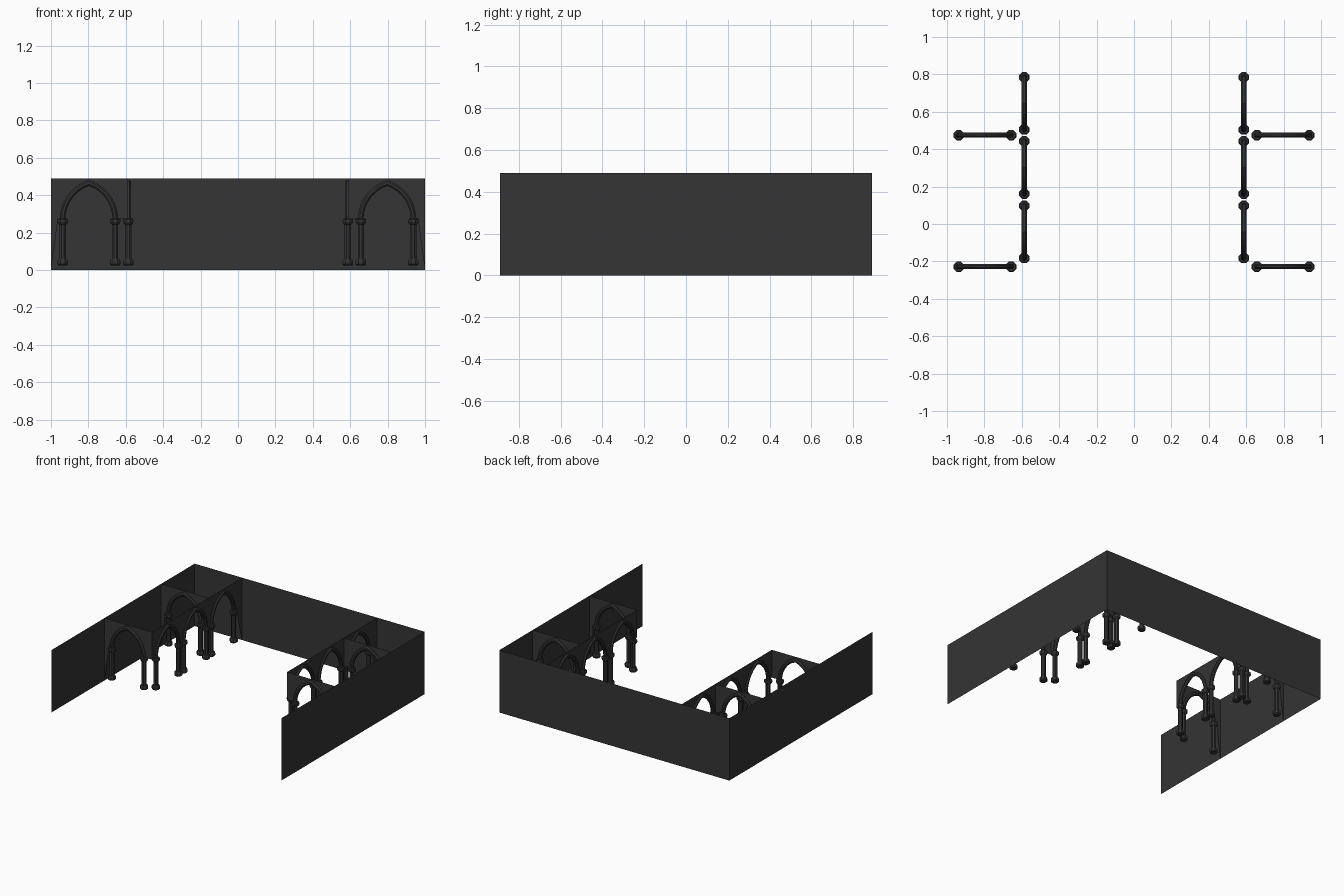
import bpy, bmesh
from math import pi, sin, cos, atan2
from mathutils import Matrix, Vector

if "Cube" in bpy.data.objects:
    bpy.data.objects.remove(bpy.data.objects["Cube"])

H, W, D = 0.49, 1.0, 0.89        # wall height, half width, half depth
SPRING, HALF, RISE = 0.272, 0.14, 0.193   # arch springing, half span, rise
TUBE = 0.015
dark = bpy.data.materials.new("dark_stone")
dark.diffuse_color = (0.035, 0.035, 0.035, 1)
dark.use_nodes = True
dark.node_tree.nodes["Principled BSDF"].inputs["Base Color"].default_value = dark.diffuse_color


def finish(name, bm, mat=Matrix(), normals=True):
    if normals:
        bmesh.ops.recalc_face_normals(bm, faces=bm.faces)
    bm.transform(mat)
    me = bpy.data.meshes.new(name)
    bm.to_mesh(me)
    bm.free()
    me.materials.append(dark)
    ob = bpy.data.objects.new(name, me)
    bpy.context.collection.objects.link(ob)
    return ob


def arch_points(half=HALF, rise=RISE, n=7):
    """Pointed arch line from left springing over the apex to the right."""
    r = (half * half + rise * rise) / (2 * half)
    end = atan2(rise, r - half)
    left = [(r - half - r * cos(end * i / n), SPRING + r * sin(end * i / n))
            for i in range(n + 1)]
    left[-1] = (0, SPRING + rise)
    return left + [(-x, z) for x, z in reversed(left[:-1])]


def add_loft(bm, rings):
    loops = [[bm.verts.new(p) for p in ring] for ring in rings]
    n = len(loops[0])
    for a, b in zip(loops, loops[1:]):
        for i in range(n):
            j = (i + 1) % n
            bm.faces.new((a[i], a[j], b[j], b[i]))
    bm.faces.new(loops[0])
    bm.faces.new(loops[-1])


def arch(name, mat):
    """Two octagonal columns and the tubular pointed rib above them."""
    bm = bmesh.new()
    profile = [(0.024, 0.025), (0.030, 0.031), (0.030, 0.050), (0.025, 0.058),
               (0.018, 0.060), (0.018, 0.242), (0.025, 0.248), (0.030, 0.257),
               (0.030, 0.270), (0.024, 0.275)]
    octagon = [(cos(pi / 8 + k * pi / 4), sin(pi / 8 + k * pi / 4)) for k in range(8)]
    for s in (-1, 1):
        add_loft(bm, [[(s * HALF + r * c, r * d, z) for c, d in octagon]
                      for r, z in profile])
    pts = [Vector((x, 0, z)) for x, z in arch_points()]
    rings = []
    for i, p in enumerate(pts):
        t = (pts[min(i + 1, len(pts) - 1)] - pts[max(i - 1, 0)]).normalized()
        nrm = Vector((-t.z, 0, t.x))
        mitre = 1.2 if i == len(pts) // 2 else 1.0
        rings.append([p + nrm * c * TUBE * mitre + Vector((0, d * TUBE, 0))
                      for c, d in octagon])
    add_loft(bm, rings)
    finish(name, bm, mat)


def spandrel(name, mat, start, end, wall_end=None):
    """Thin sheet over one arch opening, with a sliver where it meets a wall."""
    bm = bmesh.new()

    def face(*pts):
        bm.faces.new([bm.verts.new((x, 0, z)) for x, z in pts])
    pts = [(start, SPRING)] + arch_points() + [(end, SPRING)]
    for (x0, z0), (x1, z1) in zip(pts, pts[1:]):
        face((x0, z0), (x1, z1), (x1, H), (x0, H))
    if wall_end == "start":
        face((start, 0), (-HALF - 0.025, SPRING), (start, SPRING))
    elif wall_end == "end":
        face((end, 0), (end, SPRING), (HALF + 0.025, SPRING))
    bmesh.ops.remove_doubles(bm, verts=bm.verts, dist=1e-5)
    finish(name, bm, mat)


def wall(name, a, b):
    bm = bmesh.new()
    bm.faces.new([bm.verts.new(p) for p in
                  ((*a, 0), (*b, 0), (*b, H), (*a, H))])
    finish(name, bm, normals=False)


# enclosing walls
wall("back_wall", (W, D), (-W, D))
wall("left_wall", (-W, D), (-W, -D))
wall("right_wall", (W, -D), (W, D))

ROW_X, CROSS_X = 0.587, 0.797
ROW_Y = (-0.042, 0.302, 0.645)
CROSS_Y = (-0.228, 0.475)
ROW_EDGES = (-0.228, 0.13, 0.474, D)

for side, s in (("left", -1), ("right", 1)):
    # arcade running front to back
    for i, y in enumerate(ROW_Y):
        m = Matrix.Translation((s * ROW_X, y, 0)) @ Matrix.Rotation(pi / 2, 4, 'Z')
        arch(f"{side}_arcade_arch_{i}", m)
        spandrel(f"{side}_arcade_spandrel_{i}", m, ROW_EDGES[i] - y,
                 ROW_EDGES[i + 1] - y, "end" if i == 2 else None)
    # cross arches joining the arcade to the side wall
    for i, y in enumerate(CROSS_Y):
        m = Matrix.Translation((s * CROSS_X, y, 0))
        if s < 0:
            m = m @ Matrix.Rotation(pi, 4, 'Z')
        arch(f"{side}_cross_arch_{i}", m)
        spandrel(f"{side}_cross_spandrel_{i}", m, ROW_X - CROSS_X, W - CROSS_X, "end")
